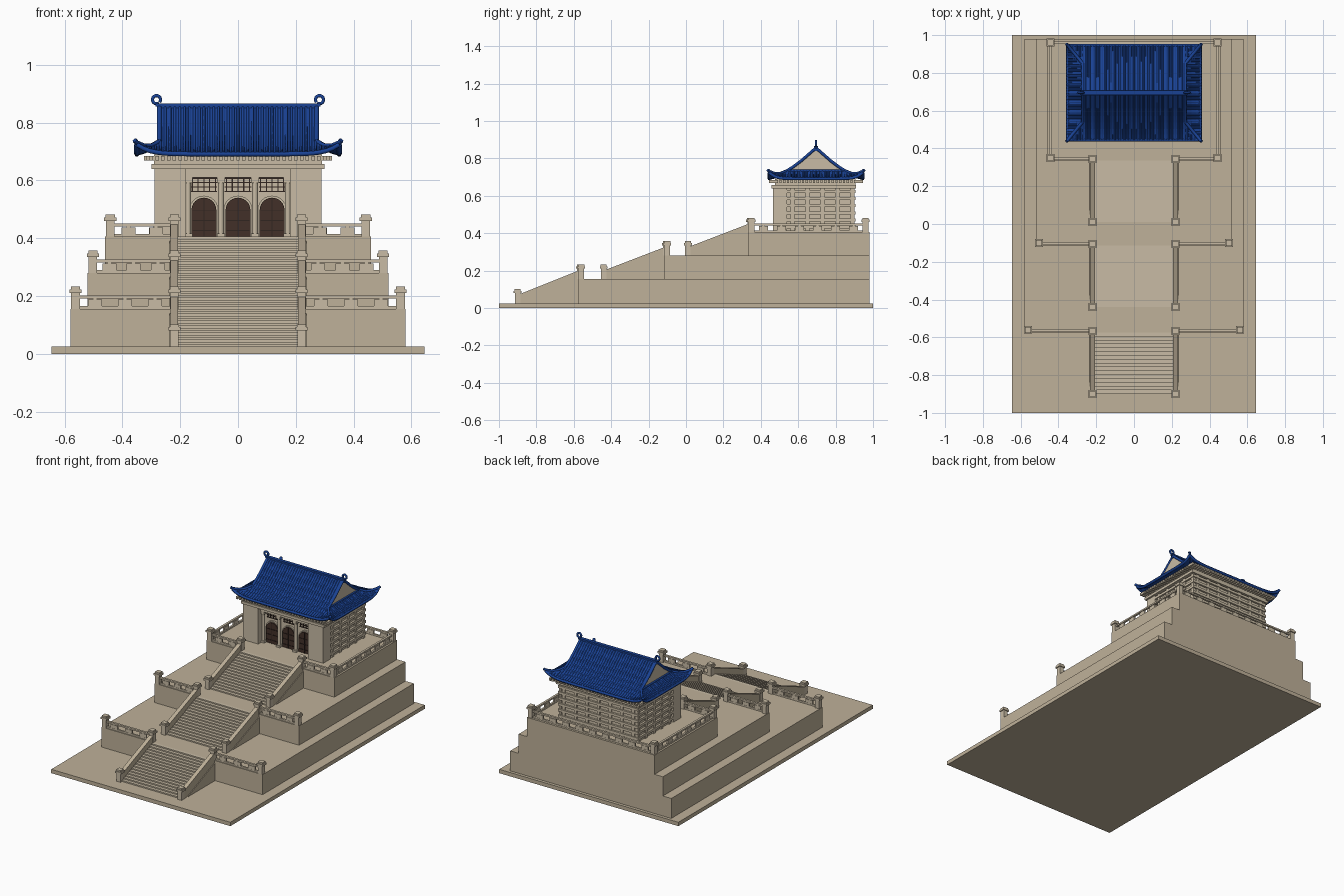
import bpy, bmesh, math
from mathutils import Matrix, Vector

if "Cube" in bpy.data.objects:
    bpy.data.objects.remove(bpy.data.objects["Cube"])


def material(name, r, g, b):
    m = bpy.data.materials.new(name)
    m.use_nodes = True
    m.diffuse_color = (r, g, b, 1)
    m.node_tree.nodes["Principled BSDF"].inputs["Base Color"].default_value = (r, g, b, 1)
    return m


STONE = material("stone", 0.52, 0.44, 0.32)
PALE = material("pale stone", 0.58, 0.50, 0.375)
BLUE = material("blue tile", 0.010, 0.055, 0.30)
BROWN = material("brown wood", 0.055, 0.03, 0.022)
DARK = material("dark wood", 0.03, 0.018, 0.014)


def finish(bm, name, mat):
    bmesh.ops.recalc_face_normals(bm, faces=bm.faces)
    me = bpy.data.meshes.new(name)
    bm.to_mesh(me)
    bm.free()
    me.materials.append(mat)
    ob = bpy.data.objects.new(name, me)
    bpy.context.collection.objects.link(ob)
    return ob


def box(bm, x0, x1, y0, y1, z0, z1):
    size = Matrix.Diagonal((x1 - x0, y1 - y0, z1 - z0, 1))
    mid = Matrix.Translation(((x0 + x1) / 2, (y0 + y1) / 2, (z0 + z1) / 2))
    bmesh.ops.create_cube(bm, size=1, matrix=mid @ size)


def prism(bm, pts, to3d, a, b):
    """Extrude a flat outline between depths a and b."""
    lo = [bm.verts.new(to3d(p, q, a)) for p, q in pts]
    hi = [bm.verts.new(to3d(p, q, b)) for p, q in pts]
    bm.faces.new(lo)
    bm.faces.new(hi[::-1])
    for i in range(len(pts)):
        j = (i + 1) % len(pts)
        bm.faces.new((lo[i], lo[j], hi[j], hi[i]))


def along_x(p, q, d): return (d, p, q)
def along_y(p, q, d): return (p, d, q)


# Base slab and three terraces, flush at the back
TIERS = [(0.58, -0.575, 0.155), (0.52, -0.115, 0.28), (0.46, 0.335, 0.405)]
BACK = 0.98
bm = bmesh.new()
box(bm, -0.645, 0.645, -1, 1, 0, 0.025)
finish(bm, "base_slab", STONE)
floor = 0.025
for n, (hx, front, top) in enumerate(TIERS):
    bm = bmesh.new()
    box(bm, -hx, hx, front, BACK, floor, top)
    finish(bm, f"terrace_{n + 1}", STONE)
    floor = top

# Stair flights with sloping side walls
STEPS = 16
RUN = 0.325
floor = 0.025
stairs, walls = bmesh.new(), bmesh.new()
for hx, front, top in TIERS:
    y0, rise = front - RUN, top - floor
    outline = [(front, floor), (y0, floor)]
    for i in range(STEPS):
        y, z = y0 + RUN * i / STEPS, floor + rise * (i + 1) / STEPS
        outline += [(y, z), (y + RUN / STEPS, z)]
    prism(stairs, outline, along_x, -0.207, 0.207)
    side = [(front, floor), (y0, floor), (y0, floor + 0.045), (front, top + 0.045)]
    groove = [(front, floor), (y0 + 0.04, floor), (front, top - 0.015)]
    for s in (-1, 1):
        prism(walls, side, along_x, s * 0.207, s * 0.233)
        prism(walls, groove, along_x, s * 0.233, s * 0.237)
    floor = top
finish(stairs, "stairs", PALE)
finish(walls, "stair_side_walls", STONE)


# Railing posts
def post(bm, x, y, z):
    for r, a, b in ((0.015, 0, 0.055), (0.021, 0.055, 0.067), (0.016, 0.067, 0.077)):
        box(bm, x - r, x + r, y - r, y + r, z + a, z + b)


# Balustrade run along x or y: two rails with blocks between
def balustrade(bm, a, b, fixed, z, axis):
    def bar(p0, p1, r, z0, z1):
        if axis == "x":
            box(bm, p0, p1, fixed - r, fixed + r, z + z0, z + z1)
        else:
            box(bm, fixed - r, fixed + r, p0, p1, z + z0, z + z1)
    bar(a, b, 0.006, 0, 0.01)
    bar(a, b, 0.007, 0.036, 0.046)
    n = max(2, round((b - a) / 0.1))
    for i in range(n):
        c = a + (b - a) * (i + 0.5) / n
        bar(c - 0.024, c + 0.024, 0.005, 0.01, 0.032)
        bar(c - 0.007, c + 0.007, 0.004, 0.032, 0.036)


posts, rails = bmesh.new(), bmesh.new()
floor = 0.025
for hx, front, top in TIERS:
    ex = hx - 0.018
    for s in (-1, 1):
        post(posts, s * 0.22, front - RUN, floor)
        post(posts, s * 0.22, front + 0.008, top)
        post(posts, s * ex, front + 0.015, top)
        x0, x1 = sorted((s * 0.235, s * (ex - 0.015)))
        balustrade(rails, x0, x1, front + 0.012, top, "x")
    floor = top
for s in (-1, 1):
    post(posts, s * 0.442, 0.96, floor)
    balustrade(rails, 0.365, 0.945, s * 0.442, floor, "y")
balustrade(rails, -0.427, 0.427, 0.96, floor, "x")
finish(posts, "railing_posts", PALE)
finish(rails, "railings", PALE)

# Hall body with corner blocks either side of the porch
bm = bmesh.new()
box(bm, -0.275, 0.275, 0.535, 0.895, floor, 0.645)
for s in (-1, 1):
    x0, x1 = sorted((s * 0.18, s * 0.288))
    box(bm, x0, x1, 0.465, 0.54, floor, 0.645)
box(bm, -0.18, 0.18, 0.49, 0.54, 0.61, 0.645)
finish(bm, "hall_walls", PALE)

# Layered cornice and bracket blocks under the eaves
bm = bmesh.new()
box(bm, -0.3, 0.3, 0.458, 0.91, 0.64, 0.657)
box(bm, -0.29, 0.29, 0.475, 0.905, 0.655, 0.69)
for i in range(33):
    x = -0.32 + i * 0.02
    for y in (0.465, 0.925):
        box(bm, x - 0.006, x + 0.006, y - 0.02, y + 0.02, 0.668, 0.684)
for i in range(22):
    y = 0.485 + i * 0.02
    for x in (-0.305, 0.305):
        box(bm, x - 0.02, x + 0.02, y - 0.006, y + 0.006, 0.668, 0.684)
finish(bm, "cornice", PALE)

# Raised courses and pilasters on the side and back walls
bm = bmesh.new()
for row in range(6):
    z = 0.425 + row * 0.038
    for s in (-1, 1):
        x0, x1 = sorted((s * 0.27, s * 0.288))
        box(bm, x0, x1, 0.54, 0.905, z, z + 0.016)
    box(bm, -0.288, 0.288, 0.89, 0.907, z, z + 0.016)
for i in range(5):
    y = 0.56 + i * 0.08
    for s in (-1, 1):
        x0, x1 = sorted((s * 0.27, s * 0.284))
        box(bm, x0, x1, y, y + 0.02, floor, 0.645)
for i in range(7):
    x = -0.25 + i * 0.0833
    box(bm, x - 0.01, x + 0.01, 0.89, 0.902, floor, 0.645)
finish(bm, "wall_courses", PALE)


# Three arched doors with surrounds, lattice and columns
def arch(cx, half, spring):
    pts = [(cx - half, floor), (cx + half, floor)]
    for i in range(13):
        t = math.pi * i / 12
        pts.append((cx + half * math.cos(t), spring + half * math.sin(t)))
    return pts


frames, doors, lines = bmesh.new(), bmesh.new(), bmesh.new()
for cx in (-0.118, 0, 0.118):
    prism(frames, arch(cx, 0.05, 0.497), along_y, 0.524, 0.536)
    prism(doors, arch(cx, 0.043, 0.497), along_y, 0.517, 0.524)
    box(lines, cx - 0.0015, cx + 0.0015, 0.514, 0.518, floor, 0.538)
    for z in (0.425, 0.46, 0.495):
        box(lines, cx - 0.04, cx + 0.04, 0.514, 0.518, z, z + 0.003)
    for z in (0.56, 0.575, 0.59, 0.605):
        box(lines, cx - 0.046, cx + 0.046, 0.53, 0.536, z, z + 0.004)
    for i in range(5):
        x = cx - 0.04 + 0.02 * i
        box(lines, x - 0.002, x + 0.002, 0.53, 0.536, 0.56, 0.608)
finish(frames, "door_surrounds", PALE)
finish(doors, "doors", BROWN)
finish(lines, "door_lines_and_lattice", DARK)
bm = bmesh.new()
for x in (-0.172, -0.059, 0.059, 0.172):
    bmesh.ops.create_cone(bm, cap_ends=True, segments=12, radius1=0.010, radius2=0.010, depth=0.21,
                          matrix=Matrix.Translation((x, 0.508, 0.51)))
    box(bm, x - 0.014, x + 0.014, 0.494, 0.522, floor, floor + 0.012)
    box(bm, x - 0.014, x + 0.014, 0.494, 0.522, 0.59, 0.61)
finish(bm, "porch_columns", PALE)

# Roof shape: concave slope, hipped skirt below the gables, upturned corners
MID = 0.695
GX, GY, EX, EY = 0.272, 0.155, 0.35, 0.25
SLOPE = [(0, 0.85), (0.04, 0.815), (0.08, 0.78), (0.12, 0.75), (GY, 0.728),
         (0.19, 0.709), (0.22, 0.698), (EY, 0.691)]


def skirt(d): return max(0, (d - GY) / (EY - GY))
def lift(u, d): return 0.033 * abs(u) ** 8 * skirt(d) ** 2
def half_x(d): return GX + (EX - GX) * skirt(d)


def long_slope(s, u, d, z):
    return Vector((u * half_x(d), MID + s * d, z + lift(u, d)))


def end_slope(s, u, d, z):
    return Vector((s * half_x(d), MID + u * d, z + lift(u, d)))


def sheet(bm, func, s, rows, n=32):
    grid = [[bm.verts.new(func(s, -1 + 2 * i / n, d, z)) for i in range(n + 1)] for d, z in rows]
    for a, b in zip(grid, grid[1:]):
        for i in range(n):
            bm.faces.new((a[i], a[i + 1], b[i + 1], b[i]))


def tubes(name, paths, radius, mat):
    cu = bpy.data.curves.new(name, "CURVE")
    cu.dimensions, cu.bevel_depth, cu.bevel_resolution, cu.use_fill_caps = "3D", radius, 1, True
    for path in paths:
        sp = cu.splines.new("POLY")
        sp.points.add(len(path) - 1)
        for p, co in zip(sp.points, path):
            p.co = (*co, 1)
    cu.materials.append(mat)
    bpy.context.collection.objects.link(bpy.data.objects.new(name, cu))


LOW = SLOPE[4:]
bm = bmesh.new()
for s in (-1, 1):
    sheet(bm, long_slope, s, SLOPE)
    sheet(bm, end_slope, s, LOW)
roof = finish(bm, "roof_sheets", BLUE)
solid = roof.modifiers.new("thickness", "SOLIDIFY")
solid.thickness, solid.offset = 0.012, 0

# Rounded tile rows running down every slope
rows, barges, hips, eaves = [], [], [], []
for s in (-1, 1):
    for i in range(-20, 21):
        x = i * 0.0168
        path = [long_slope(s, x / half_x(d), d, z + 0.006) for d, z in SLOPE if abs(x) <= half_x(d)]
        if len(path) > 1:
            rows.append(path)
    for i in range(-14, 15):
        y = i * 0.0168
        path = [end_slope(s, y / d, d, z + 0.006) for d, z in LOW if abs(y) <= d]
        if len(path) > 1:
            rows.append(path)
    for func in (long_slope, end_slope):
        eaves.append([func(s, u / 16, EY, 0.691) for u in range(-16, 17)])
    barges.append([end_slope(s, u, GY, 0.732) for u in (-1, 1)])
    for e in (-1, 1):
        barges.append([long_slope(s, e, d, z + 0.006) for d, z in SLOPE[:5]])
        hip = [long_slope(s, e, d, z + 0.006) for d, z in LOW]
        hips.append(hip + [hip[-1] + Vector((e * 0.008, s * 0.008, 0.008))])
tubes("tile_rows", rows, 0.0052, BLUE)
tubes("gable_edges", barges, 0.009, BLUE)
tubes("hip_ridges", hips, 0.0085, BLUE)
tubes("eave_edges", eaves, 0.009, BLUE)

# Stone gable panels
bm = bmesh.new()
gable = [(MID - d, z - 0.003) for d, z in SLOPE[4:0:-1]] + [(MID + d, z - 0.003) for d, z in SLOPE[:5]]
for s in (-1, 1):
    prism(bm, gable, along_x, s * 0.25, s * 0.274)
finish(bm, "gable_panels", PALE)

# Main ridge with curled end ornaments
bm = bmesh.new()
box(bm, -0.28, 0.28, MID - 0.008, MID + 0.008, 0.84, 0.856)
box(bm, -0.285, 0.285, MID - 0.011, MID + 0.011, 0.856, 0.865)
finish(bm, "main_ridge", BLUE)
curls = []
for s in (-1, 1):
    curl = [Vector((s * 0.275, MID, 0.845))]
    for i in range(15):
        t = -0.6 * math.pi + i * 0.13 * math.pi
        curl.append(Vector((s * (0.282 + 0.014 * math.cos(t)), MID, 0.879 + 0.014 * math.sin(t))))
    curls.append(curl)
tubes("ridge_curls", curls, 0.0065, BLUE)
